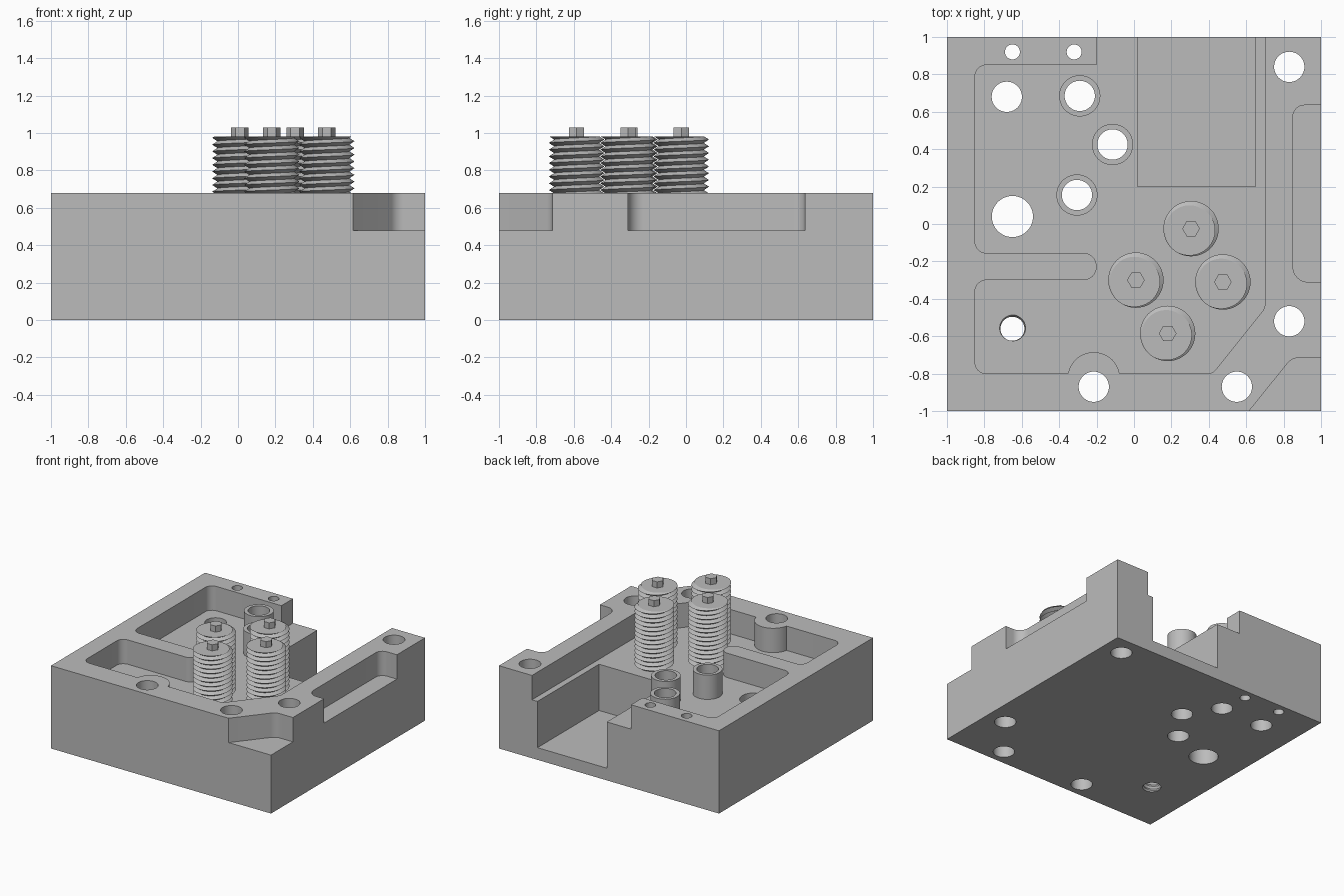
import bpy, bmesh, math
from mathutils import Vector

cube = bpy.data.objects.get("Cube")
if cube:
    bpy.data.objects.remove(cube, do_unlink=True)

steel = bpy.data.materials.new("grey_metal")
steel.use_nodes = True
GREY = (0.5, 0.5, 0.5, 1)
steel.diffuse_color = GREY
steel.node_tree.nodes["Principled BSDF"].inputs["Base Color"].default_value = GREY

TOP, FLOOR, ABOVE = 0.68, 0.48, 0.9


def finish(name, bm):
    bmesh.ops.recalc_face_normals(bm, faces=bm.faces[:])
    mesh = bpy.data.meshes.new(name)
    bm.to_mesh(mesh)
    bm.free()
    mesh.materials.append(steel)
    obj = bpy.data.objects.new(name, mesh)
    bpy.context.collection.objects.link(obj)
    return obj


def prism(name, points, z0, z1):
    bm = bmesh.new()
    base = bm.faces.new([bm.verts.new((p[0], p[1], z0)) for p in points])
    side = bmesh.ops.extrude_face_region(bm, geom=[base], use_keep_orig=True)["geom"]
    moved = [v for v in side if isinstance(v, bmesh.types.BMVert)]
    bmesh.ops.translate(bm, verts=moved, vec=(0, 0, z1 - z0))
    return finish(name, bm)


def circle(x, y, r, n=48):
    return [(x + r * math.cos(math.tau * i / n), y + r * math.sin(math.tau * i / n))
            for i in range(n)]


def rounded(corners, steps=8):
    """Outline from (x, y, fillet radius) corners."""
    out = []
    for i, (x, y, r) in enumerate(corners):
        p = Vector((x, y))
        if not r:
            out.append(p)
            continue
        d1 = (Vector(corners[i - 1][:2]) - p).normalized()
        d2 = (Vector(corners[(i + 1) % len(corners)][:2]) - p).normalized()
        half = d1.angle(d2) / 2
        c = p + (d1 + d2).normalized() * (r / math.sin(half))
        a, b = (p + d * (r / math.tan(half)) - c for d in (d1, d2))
        out += [c + a.lerp(b, k / steps).normalized() * r for k in range(steps + 1)]
    return out


def thread(name, x, y, crest, root, z0, z1, pitch=0.036, n=48):
    """Helical V-thread, trimmed flat at both ends."""
    bm = bmesh.new()
    rows = 2 * math.ceil((z1 - z0) / pitch) + 3
    grid = []
    for i in range(n + 1):
        turn = i / n
        column = []
        for j in range(-2, rows):
            z = min(max(z0 + pitch * (j / 2 + turn), z0), z1)
            phase = ((z - z0) / pitch - turn) % 1
            r = root + (crest - root) * (1 - abs(2 * phase - 1))
            a = math.tau * turn
            column.append(bm.verts.new((x + r * math.cos(a), y + r * math.sin(a), z)))
        grid.append(column)
    for c0, c1 in zip(grid, grid[1:]):
        for j in range(len(c0) - 1):
            bm.faces.new((c0[j], c1[j], c1[j + 1], c0[j + 1]))
    bmesh.ops.remove_doubles(bm, verts=bm.verts[:], dist=1e-5)
    bmesh.ops.holes_fill(bm, edges=bm.edges[:], sides=0)
    return finish(name, bm)


def cut(target, cutter):
    mod = target.modifiers.new("cut", "BOOLEAN")
    mod.operation, mod.solver, mod.object = "DIFFERENCE", "EXACT", cutter
    bpy.context.view_layer.objects.active = target
    bpy.ops.object.modifier_apply(modifier=mod.name)
    bpy.data.objects.remove(cutter, do_unlink=True)


def smooth(obj):
    bpy.ops.object.select_all(action="DESELECT")
    obj.select_set(True)
    bpy.context.view_layer.objects.active = obj
    bpy.ops.object.shade_smooth_by_angle(angle=math.radians(30))


# Solid block
block = prism("block", [(-1, -1), (1, -1), (1, 1), (-1, 1)], 0, TOP)

# Main pocket, leaving a finger of wall, three tubes and a boss standing
tubes = [(-0.29, 0.685), (-0.115, 0.425), (-0.305, 0.155)]
pocket = prism("pocket_cutter", rounded([
    (-0.2, 1.1, 0), (-0.2, 0.85, 0), (-0.85, 0.85, 0.06), (-0.85, -0.155, 0.06),
    (-0.2, -0.155, 0.07), (-0.2, -0.3, 0.07), (-0.85, -0.3, 0.06),
    (-0.85, -0.8, 0.06), (0.42, -0.8, 0.06), (0.7, -0.45, 0.06), (0.7, 1.1, 0)]),
    FLOOR, ABOVE)
for x, y in tubes:
    cut(pocket, prism("tube_keep", circle(x, y, 0.11), 0.3, 1))
cut(pocket, prism("boss_keep", circle(-0.215, -0.825, 0.14), 0.3, 1))
cut(block, pocket)

# Deep slot at the back, side recess and chamfered corner recess
cut(block, prism("slot_cutter", [(0.02, 0.2), (0.65, 0.2), (0.65, 1.1), (0.02, 1.1)],
                 0.1, ABOVE))
cut(block, prism("side_cutter", rounded([
    (1.1, -0.31, 0), (1.1, 0.635, 0), (0.85, 0.635, 0.06), (0.85, -0.31, 0.08)]),
    FLOOR, ABOVE))
cut(block, prism("corner_cutter", rounded([
    (0.534, -1.1, 0), (1.1, -1.1, 0), (1.1, -0.715, 0), (0.845, -0.715, 0.08)]),
    FLOOR, ABOVE))

# Through holes
holes = [(x, y, 0.081) for x, y in tubes]
holes += [(x, y, 0.081) for x, y in
          [(-0.215, -0.87), (0.55, -0.87), (0.83, -0.52), (0.83, 0.84), (-0.68, 0.68)]]
holes += [(-0.65, 0.92, 0.04), (-0.32, 0.92, 0.04), (-0.65, 0.04, 0.11)]
for x, y, r in holes:
    cut(block, prism("hole_cutter", circle(x, y, r), -0.1, ABOVE))
cut(block, thread("tapped_cutter", -0.65, -0.56, 0.074, 0.064, -0.05, 0.55))
smooth(block)

# Threaded posts with hexagonal heads
for i, (x, y) in enumerate([(0.305, -0.025), (0.01, -0.3), (0.475, -0.31), (0.18, -0.585)], 1):
    smooth(thread(f"threaded_post_{i}", x, y, 0.148, 0.12, FLOOR - 0.01, 0.98))
    prism(f"hex_head_{i}", circle(x, y, 0.047, 6), 0.97, 1.03)
